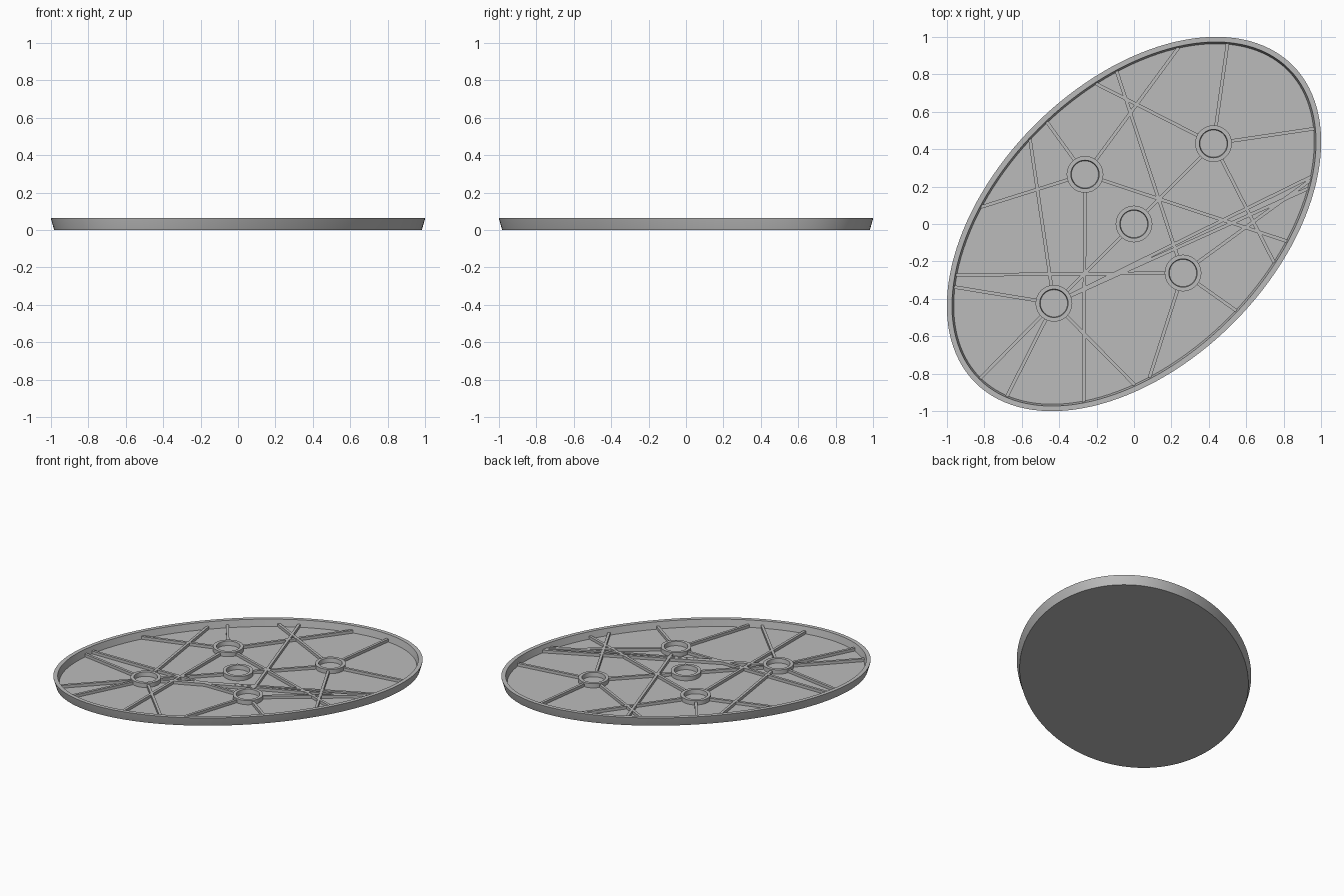
import bpy, bmesh, math
from mathutils import Vector

cube = bpy.data.objects.get("Cube")
if cube:
    bpy.data.objects.remove(cube, do_unlink=True)

grey = bpy.data.materials.new("light grey")
grey.use_nodes = True
colour = (0.5, 0.5, 0.5, 1)
grey.diffuse_color = colour
grey.node_tree.nodes["Principled BSDF"].inputs["Base Color"].default_value = colour

LONG, SHORT = 1.2, 0.75          # semi-axes of the oval, turned 45 degrees
FLOOR, TOP = 0.015, 0.063
RIB_TOP, HUB_TOP = 0.035, 0.045
TURN = math.radians(45)


def finish(name, bm):
    bmesh.ops.recalc_face_normals(bm, faces=bm.faces)
    mesh = bpy.data.meshes.new(name)
    bm.to_mesh(mesh)
    bm.free()
    mesh.materials.append(grey)
    obj = bpy.data.objects.new(name, mesh)
    bpy.context.collection.objects.link(obj)
    bpy.ops.object.select_all(action="DESELECT")
    obj.select_set(True)
    bpy.context.view_layer.objects.active = obj
    bpy.ops.object.shade_smooth_by_angle(angle=math.radians(30))
    return obj


def lathe(name, a, b, profile, centre=(0, 0), sides=128, closed=False):
    """Sweep (inset, height) pairs round an oval; cap the ends or join them."""
    bm = bmesh.new()
    loops = []
    for inset, z in profile:
        loop = []
        for i in range(sides):
            t = 2 * math.pi * i / sides
            u, v = (a - inset) * math.cos(t), (b - inset) * math.sin(t)
            x = u * math.cos(TURN) - v * math.sin(TURN) + centre[0]
            y = u * math.sin(TURN) + v * math.cos(TURN) + centre[1]
            loop.append(bm.verts.new((x, y, z)))
        loops.append(loop)
    pairs = list(zip(loops, loops[1:]))
    if closed:
        pairs.append((loops[-1], loops[0]))
    else:
        bm.faces.new(loops[0])
        bm.faces.new(loops[-1])
    for lo, hi in pairs:
        for i in range(sides):
            j = (i + 1) % sides
            bm.faces.new((lo[i], lo[j], hi[j], hi[i]))
    return finish(name, bm)


def reach(hub, angle):
    """Distance from a hub to the inside of the wall."""
    a, b = LONG - 0.034, SHORT - 0.034
    p = Vector((hub[0], hub[1])).to_3d()
    c, s = math.cos(TURN), math.sin(TURN)
    px, py = (p.x * c + p.y * s) / a, (p.y * c - p.x * s) / b
    dx, dy = math.cos(angle - TURN) / a, math.sin(angle - TURN) / b
    qa, qb, qc = dx * dx + dy * dy, px * dx + py * dy, px * px + py * py - 1
    return (-qb + math.sqrt(qb * qb - qa * qc)) / qa


def rib(name, hub, angle, end):
    start, half = 0.088, 0.009
    d = Vector((math.cos(angle), math.sin(angle), 0))
    n = Vector((-d.y, d.x, 0)) * half
    base = Vector((hub[0], hub[1], FLOOR - 0.005))
    bm = bmesh.new()
    face = bm.faces.new([bm.verts.new(base + d * r + n * k)
                         for r, k in ((start, 1), (start, -1), (end, -1), (end, 1))])
    top = bmesh.ops.extrude_face_region(bm, geom=[face])["geom"]
    for v in top:
        if isinstance(v, bmesh.types.BMVert):
            v.co.z = RIB_TOP
    finish(name, bm)


# Oval tray: flared wall, thin rim and flat floor
lathe("tray", LONG, SHORT,
      [(0.018, 0), (0.001, TOP - 0.006), (0, TOP), (0.028, TOP), (0.038, FLOOR)])

# Round hubs with the directions of the ribs that run to the wall
hubs = {
    "middle": ((0, 0), []),
    "back_left": ((0.425, 0.43), [82, 8.4, 153, -63]),
    "back_right": ((-0.262, 0.265), [53.6, 126, 197.4, 269.7, -18.3]),
    "front_left": ((0.262, -0.262), [108.2, -35.3, 252.2, 180.5, 36.1]),
    "front_right": ((-0.428, -0.424), [170.7, 98.3, -45.3, 26.2, 24.3, 225.5, 243.2]),
}
for place, (centre, angles) in hubs.items():
    lathe(place + "_hub", 0.098, 0.098,
          [(0, FLOOR - 0.005), (0, HUB_TOP), (0.022, HUB_TOP), (0.026, FLOOR - 0.005)],
          centre, 48, True)
    for i, degrees in enumerate(angles):
        angle = math.radians(degrees)
        rib(f"{place}_rib_{i + 1}", centre, angle, reach(centre, angle))

# Short ribs joining the middle hub to the two far hubs
for name, degrees in (("back", 45), ("front", 225)):
    rib(name + "_link_rib", (0, 0), math.radians(degrees), 0.515)
